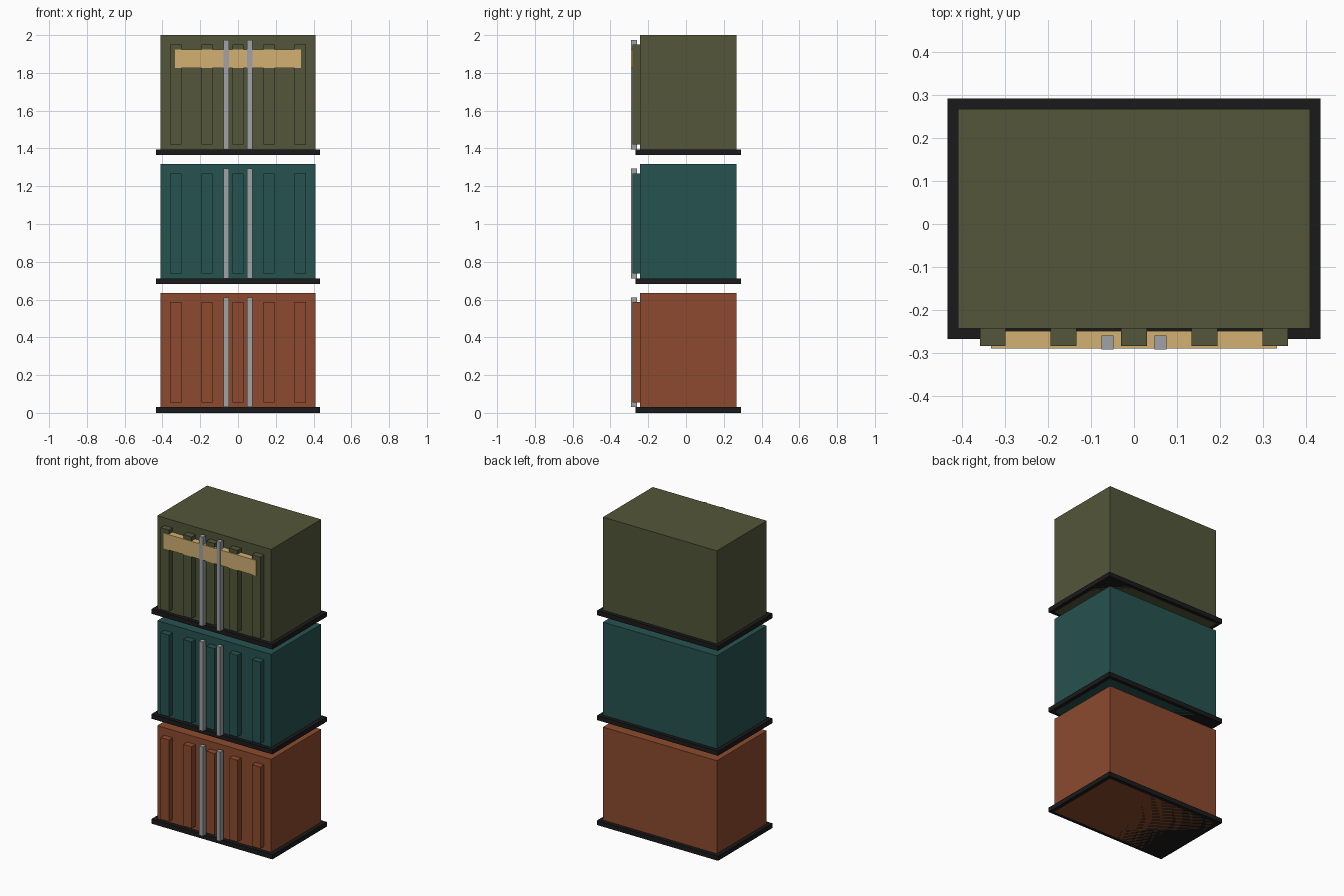
import bpy

if "Cube" in bpy.data.objects:
    bpy.data.objects.remove(bpy.data.objects["Cube"])


def material(name, hex_code):
    """Flat colour given as a display hex value, stored linear."""
    mat = bpy.data.materials.new(name)
    srgb = [int(hex_code[i:i + 2], 16) / 255 for i in (0, 2, 4)]
    lin = [c / 12.92 if c <= 0.04045 else ((c + 0.055) / 1.055) ** 2.4 for c in srgb]
    mat.diffuse_color = (*lin, 1)
    mat.use_nodes = True
    mat.node_tree.nodes["Principled BSDF"].inputs["Base Color"].default_value = mat.diffuse_color
    return mat


def box(name, x, y, z, mat):
    """Box from (min, max) ranges on each axis."""
    bpy.ops.mesh.primitive_cube_add(size=1)
    ob = bpy.context.object
    ob.name = name
    ob.location = [(a + b) / 2 for a, b in (x, y, z)]
    ob.scale = [b - a for a, b in (x, y, z)]
    bpy.ops.object.transform_apply(location=False, rotation=False, scale=True)
    ob.data.materials.append(mat)
    return ob


black = material("black", "1a1a1a")
steel = material("steel", "a0a2a6")
tan = material("tan", "d2b173")
paints = [material("rust", "8c4a2e"), material("teal", "265250"), material("olive", "53563a")]

PITCH = 0.6825

for i, paint in enumerate(paints):
    z0 = i * PITCH
    # container body and its bottom skirt
    box(f"container_body_{i}", (-0.41, 0.41), (-0.244, 0.268), (z0, z0 + 0.635), paint)
    box(f"base_rail_{i}", (-0.435, 0.435), (-0.268, 0.292), (z0, z0 + 0.03), black)
    # vertical door ribs
    for j in range(5):
        x = (j - 2) * 0.1645
        box(f"door_rib_{i}_{j}", (x - 0.03, x + 0.03), (-0.284, -0.244),
            (z0 + 0.055, z0 + 0.586), paint)
    # pair of locking bars
    for side, x in (("left", -0.062), ("right", 0.062)):
        box(f"lock_bar_{i}_{side}", (x - 0.014, x + 0.014), (-0.292, -0.26),
            (z0 + 0.03, z0 + 0.61), steel)

# plain sign board across the top container
box("sign_board", (-0.333, 0.333), (-0.29, -0.25), (1.825, 1.925), tan)
